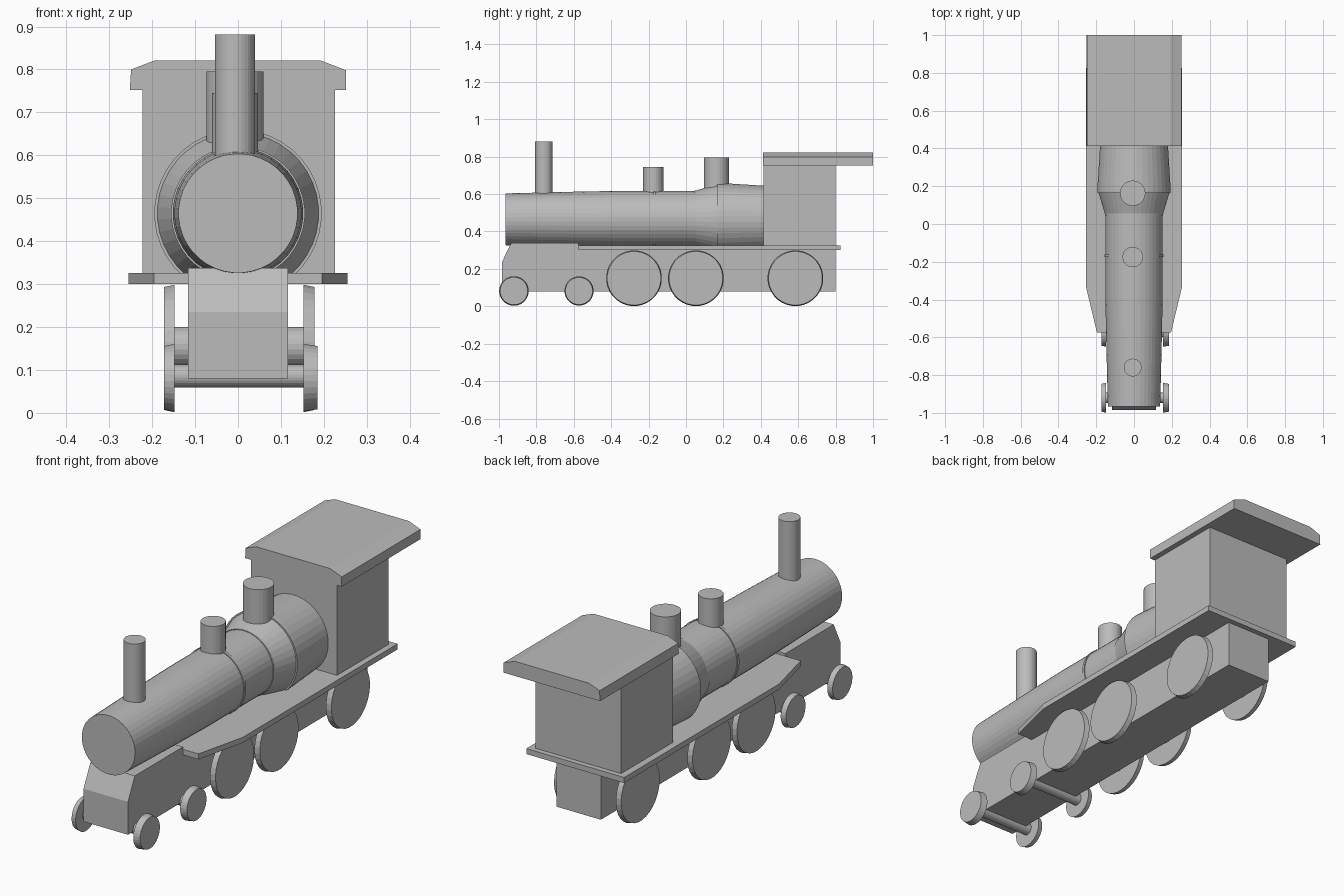
import bpy, bmesh
from math import sin, cos, tau

cube = bpy.data.objects.get("Cube")
if cube:
    bpy.data.objects.remove(cube, do_unlink=True)

GREY = (0.5, 0.5, 0.5, 1)
paint = bpy.data.materials.new("plain grey")
paint.use_nodes = True
paint.diffuse_color = GREY
paint.node_tree.nodes["Principled BSDF"].inputs["Base Color"].default_value = GREY


def finish(name, bm):
    bmesh.ops.recalc_face_normals(bm, faces=bm.faces)
    mesh = bpy.data.meshes.new(name)
    bm.to_mesh(mesh)
    bm.free()
    mesh.materials.append(paint)
    obj = bpy.data.objects.new(name, mesh)
    bpy.context.collection.objects.link(obj)
    return obj


def place(axis, along, u, v):
    """Put a point with 'along' on the given axis and u, v on the other two."""
    return {"x": (along, u, v), "y": (u, along, v), "z": (u, v, along)}[axis]


def loft(name, axis, sections):
    """Join equal-length outlines, each given as (position, points), and cap the ends."""
    bm = bmesh.new()
    rings = [[bm.verts.new(place(axis, a, u, v)) for u, v in pts] for a, pts in sections]
    for r, s in zip(rings, rings[1:]):
        for i in range(len(r)):
            j = (i + 1) % len(r)
            bm.faces.new((r[i], r[j], s[j], s[i]))
    bm.faces.new(rings[0])
    bm.faces.new(rings[-1])
    return finish(name, bm)


def turned(name, axis, centre, profile, sides=32):
    """Round part made of (position, radius) pairs along an axis."""
    cu, cv = centre
    angles = [tau * (i + 0.5) / sides for i in range(sides)]
    return loft(name, axis, [(a, [(cu + r * cos(t), cv + r * sin(t)) for t in angles])
                             for a, r in profile])


def prism(name, axis, start, end, outline):
    return loft(name, axis, [(start, outline), (end, outline)])


# Boiler with raised bands and a wider firebox end
turned("boiler", "y", (0, 0.465), [
    (-0.965, 0.139), (-0.6, 0.148), (-0.385, 0.152), (-0.175, 0.152),
    (-0.175, 0.156), (-0.162, 0.156), (-0.162, 0.152), (0.045, 0.152),
    (0.045, 0.155), (0.055, 0.155), (0.165, 0.188), (0.165, 0.195),
    (0.18, 0.195), (0.42, 0.18)], sides=40)

# Chimney and domes
for name, y, radius, top in (("chimney", -0.76, 0.047, 0.882),
                             ("front_dome", -0.175, 0.054, 0.745),
                             ("rear_dome", 0.163, 0.067, 0.795)):
    turned(name, "z", (-0.007, y), [(0.5, radius), (top, radius)])

# Chassis with sloping nose
prism("chassis", "x", -0.116, 0.116, [
    (-0.985, 0.08), (0.8, 0.08), (0.8, 0.31), (-0.575, 0.31),
    (-0.575, 0.338), (-0.935, 0.338), (-0.985, 0.235)])

# Running board, narrowing towards the front
prism("running_board", "z", 0.3, 0.326, [
    (-0.255, 0.825), (-0.255, -0.33), (-0.196, -0.575),
    (0.196, -0.575), (0.255, -0.33), (0.255, 0.825)])

# Cab and roof
prism("cab", "z", 0.32, 0.76, [(-0.222, 0.415), (0.226, 0.415), (0.226, 0.8), (-0.222, 0.8)])
prism("cab_roof", "y", 0.413, 1.0, [
    (-0.252, 0.752), (-0.249, 0.8), (-0.194, 0.821),
    (0.192, 0.821), (0.252, 0.798), (0.252, 0.752)])

# Wheels (slightly tapered outwards) and axles
wheel_sets = (("front_small", -0.92, 0.079, 0.082, 0.027, 0.185),
              ("rear_small", -0.572, 0.078, 0.082, 0.027, 0.185),
              ("front_drive", -0.278, 0.149, 0.15, 0.047, 0.178),
              ("middle_drive", 0.053, 0.149, 0.15, 0.047, 0.178),
              ("rear_drive", 0.585, 0.149, 0.15, 0.047, 0.178))
for name, y, radius, z, axle, reach in wheel_sets:
    rim = radius - 0.005
    turned(name + "_wheel_left", "x", (y, z), [(0.153, radius), (reach, rim)])
    turned(name + "_wheel_right", "x", (y, z), [(-0.148, radius), (-0.172, rim)])
    turned(name + "_axle", "x", (y, z + 0.004), [(-0.155, axle), (0.16, axle)], sides=24)
